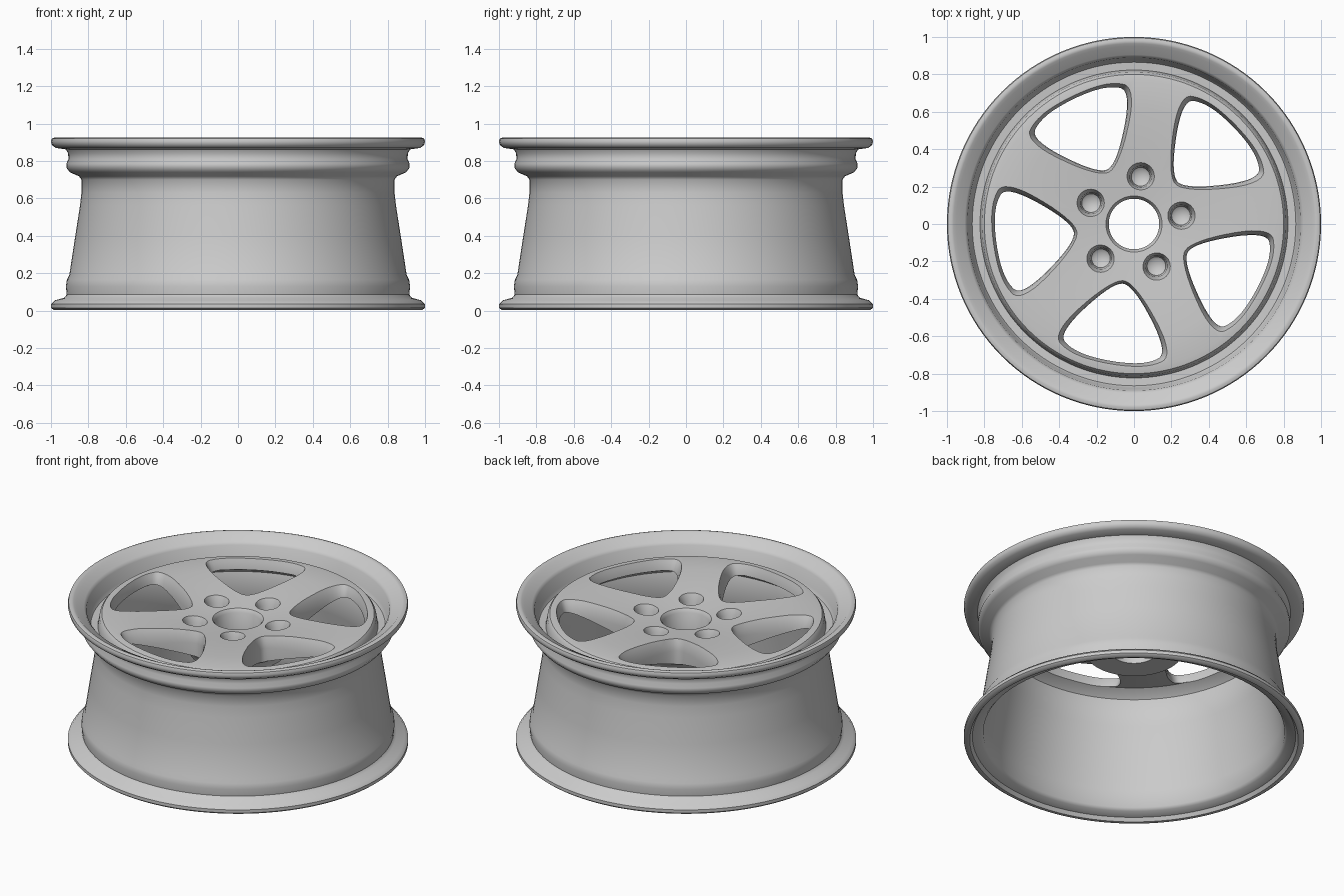
import bpy, bmesh, math
from mathutils import Vector

cube = bpy.data.objects.get("Cube")
if cube:
    bpy.data.objects.remove(cube, do_unlink=True)

SEGMENTS = 128
SPOKE_ANGLE = math.radians(8)
STEP = math.tau / 5

alloy = bpy.data.materials.new("alloy_grey")
alloy.use_nodes = True
GREY = (0.6, 0.6, 0.6, 1)
alloy.diffuse_color = GREY
alloy.node_tree.nodes["Principled BSDF"].inputs["Base Color"].default_value = GREY


def loft(name, rings, closed):
    """Skin a list of point rings; closed joins last ring to first, else cap both ends."""
    bm = bmesh.new()
    loops = [[bm.verts.new(p) for p in ring] for ring in rings]
    pairs = list(zip(loops, loops[1:]))
    if closed:
        pairs.append((loops[-1], loops[0]))
    else:
        bm.faces.new(loops[0])
        bm.faces.new(loops[-1])
    for a, b in pairs:
        for i in range(len(a)):
            j = (i + 1) % len(a)
            bm.faces.new((a[i], a[j], b[j], b[i]))
    bmesh.ops.recalc_face_normals(bm, faces=bm.faces)
    mesh = bpy.data.meshes.new(name)
    bm.to_mesh(mesh)
    bm.free()
    mesh.materials.append(alloy)
    obj = bpy.data.objects.new(name, mesh)
    bpy.context.collection.objects.link(obj)
    return obj


def circle(radius, z, count=SEGMENTS):
    return [(radius * math.cos(math.tau * i / count),
             radius * math.sin(math.tau * i / count), z) for i in range(count)]


def lathe(name, profile):
    return loft(name, [circle(r, z) for r, z in profile], True)


def round_off(points, passes):
    """Corner cutting on a closed outline."""
    for _ in range(passes):
        cut_points = []
        for i, p in enumerate(points):
            q = points[(i + 1) % len(points)]
            cut_points += [p.lerp(q, 0.25), p.lerp(q, 0.75)]
        points = cut_points
    return points


def cut(target, cutter):
    cutter.hide_render = True
    mod = target.modifiers.new("cut", 'BOOLEAN')
    mod.operation = 'DIFFERENCE'
    mod.solver = 'EXACT'
    mod.object = cutter
    bpy.context.view_layer.objects.active = target
    bpy.ops.object.modifier_apply(modifier=mod.name)
    bpy.data.objects.remove(cutter, do_unlink=True)


# Barrel: outside from bottom flange to top flange, then back down the inside
barrel = lathe("rim_barrel", [
    (0.965, 0.003), (0.985, 0.003), (1, 0.015), (1, 0.035), (0.98, 0.055), (0.93, 0.068),
    (0.916, 0.085), (0.92, 0.13), (0.915, 0.165), (0.902, 0.19), (0.87, 0.4),
    (0.845, 0.56), (0.837, 0.63), (0.837, 0.7), (0.85, 0.718), (0.9, 0.74),
    (0.918, 0.765), (0.918, 0.785), (0.907, 0.81), (0.908, 0.84), (0.92, 0.862),
    (0.975, 0.87), (0.995, 0.885), (1, 0.905), (0.995, 0.92), (0.98, 0.925),
    (0.965, 0.922), (0.95, 0.908), (0.905, 0.89), (0.89, 0.872), (0.878, 0.79),
    (0.865, 0.768), (0.815, 0.765), (0.802, 0.73), (0.802, 0.6), (0.81, 0.56),
    (0.835, 0.4), (0.872, 0.16), (0.885, 0.055), (0.9, 0.038), (0.95, 0.025)])

# Face with a thick hub pad behind it and an underside rising to a thin outer ring
face = lathe("spoked_face", [
    (0.135, 0.785), (0.15, 0.807), (0.3, 0.82), (0.45, 0.835), (0.62, 0.845),
    (0.77, 0.847), (0.8, 0.842), (0.813, 0.825), (0.825, 0.755), (0.82, 0.725),
    (0.79, 0.755), (0.74, 0.782), (0.5, 0.715), (0.33, 0.665), (0.3, 0.645),
    (0.285, 0.6), (0.135, 0.6)])

# Five windows between the spokes, flaring towards the front
half = [Vector(p) for p in [(0.325, 0.055), (0.645, 0.3), (0.725, 0.195)]]
mirrored = [Vector((p.x, -p.y)) for p in reversed(half)]
outline = round_off(half + [Vector((0.745, 0))] + mirrored, 3)
middle = Vector((0.58, 0))

for k in range(5):
    turn = SPOKE_ANGLE + (k + 0.5) * STEP
    c, s = math.cos(turn), math.sin(turn)
    rings = []
    for z, scale in [(0.4, 1), (0.75, 1), (0.79, 1.02), (0.825, 1.07), (0.9, 1.22)]:
        flat = [middle + (p - middle) * scale for p in outline]
        rings.append([(p.x * c - p.y * s, p.x * s + p.y * c, z) for p in flat])
    cut(face, loft("window_cutter", rings, False))

# Five blind bolt pockets around the centre bore
for k in range(5):
    a = SPOKE_ANGLE + math.radians(2) + k * STEP
    rings = [[(x + 0.255 * math.cos(a), y + 0.255 * math.sin(a), z)
              for x, y, z in circle(r, z, 24)]
             for r, z in [(0.03, 0.685), (0.05, 0.7), (0.058, 0.78), (0.085, 0.845)]]
    cut(face, loft("bolt_cutter", rings, False))

# Smooth shading with crisp edges
bpy.ops.object.select_all(action='DESELECT')
for obj in (barrel, face):
    obj.select_set(True)
bpy.context.view_layer.objects.active = barrel
bpy.ops.object.shade_smooth_by_angle(angle=math.radians(40))
